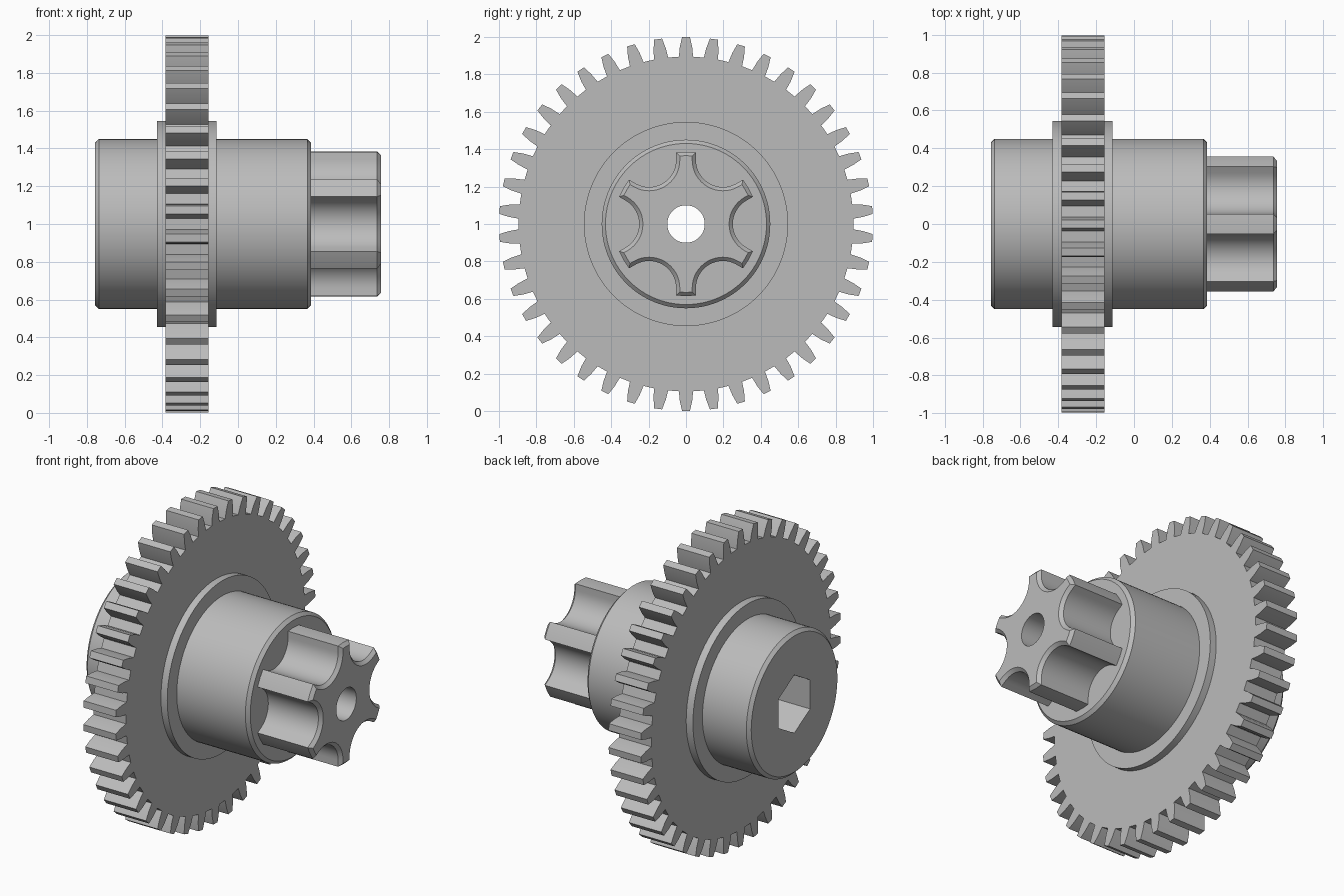
import bpy, bmesh
from math import sin, cos, pi, radians, sqrt

if "Cube" in bpy.data.objects:
    bpy.data.objects.remove(bpy.data.objects["Cube"], do_unlink=True)

AXIS_Z = 1.0

grey = bpy.data.materials.new("plain_grey")
grey.use_nodes = True
grey.diffuse_color = (0.5, 0.5, 0.5, 1)
grey.node_tree.nodes["Principled BSDF"].inputs["Base Color"].default_value = (0.5, 0.5, 0.5, 1)


def circle(radius, sides=96):
    """Outline in the y/z plane, first point at the top."""
    return [(radius * cos(pi / 2 + 2 * pi * i / sides),
             radius * sin(pi / 2 + 2 * pi * i / sides)) for i in range(sides)]


def turn(points, angle):
    c, s = cos(angle), sin(angle)
    return [(a * c - b * s, a * s + b * c) for a, b in points]


def loft(name, sections):
    """Skin matching outlines placed along x and cap both ends."""
    bm = bmesh.new()
    rings = [[bm.verts.new((x, y, z + AXIS_Z)) for y, z in outline]
             for x, outline in sections]
    for a, b in zip(rings, rings[1:]):
        for i in range(len(a)):
            j = (i + 1) % len(a)
            bm.faces.new((a[i], a[j], b[j], b[i]))
    bm.faces.new(rings[0])
    bm.faces.new(rings[-1])
    bmesh.ops.recalc_face_normals(bm, faces=bm.faces)
    mesh = bpy.data.meshes.new(name)
    bm.to_mesh(mesh)
    bm.free()
    mesh.materials.append(grey)
    obj = bpy.data.objects.new(name, mesh)
    bpy.context.collection.objects.link(obj)
    return obj


def finish(obj, cutters):
    """Cut the holes, then smooth the round walls."""
    bpy.ops.object.select_all(action='DESELECT')
    bpy.context.view_layer.objects.active = obj
    obj.select_set(True)
    for cutter in cutters:
        mod = obj.modifiers.new("hole", 'BOOLEAN')
        mod.operation = 'DIFFERENCE'
        mod.solver = 'EXACT'
        mod.object = cutter
        bpy.ops.object.modifier_apply(modifier=mod.name)
    bpy.ops.object.shade_smooth_by_angle(angle=radians(30))


def gear_outline(teeth=42):
    # One tooth pointing up: radius and half width from root to tip
    flank = [(0.893, 0.038), (0.945, 0.033), (0.998, 0.021)]
    tooth = [(w, r) for r, w in flank] + [(-w, r) for r, w in reversed(flank)]
    return [p for k in range(teeth) for p in turn(tooth, 2 * pi * k / teeth)]


def flute_outline(inset=0.0, lobes=6, steps=16):
    # Scooped flute blending into straight sides of a narrow lobe
    centre, half, tip = 0.394, 0.053 - inset, 0.385 - inset
    radius = centre / 2 - half
    scoop = []
    for i in range(steps + 1):
        a = radians(240 - 120 * i / steps)
        scoop.append((centre + radius * cos(a), radius * sin(a)))
    reach = sqrt(tip ** 2 - half ** 2)
    lobe = turn([(reach, -half), (tip, 0), (reach, half)], pi / lobes)
    return [p for k in range(lobes) for p in turn(scoop + lobe, 2 * pi * k / lobes)]


# Cutters
bore = loft("bore_cutter", [(-0.9, circle(0.1, 64)), (0.9, circle(0.1, 64))])
socket = loft("hex_cutter", [(-0.9, circle(0.183, 6)), (-0.3, circle(0.183, 6))])
core = loft("core_cutter", [(-0.9, circle(0.4)), (0.9, circle(0.4))])

# Chamfered hub with through bore and hexagonal socket
hub = loft("hub", [(-0.757, circle(0.43)), (-0.737, circle(0.45)),
                   (0.367, circle(0.45)), (0.387, circle(0.43))])
finish(hub, [socket, bore])

# Flange ring and toothed wheel around the hub
flange = loft("flange", [(-0.43, circle(0.545)), (-0.113, circle(0.545))])
finish(flange, [core])
wheel = loft("toothed_wheel", [(-0.383, gear_outline()), (-0.157, gear_outline())])
finish(wheel, [core])

# Six-lobed drive shaft with chamfered end
shaft = loft("fluted_shaft", [(0.38, flute_outline()), (0.737, flute_outline()),
                              (0.757, flute_outline(0.02))])
finish(shaft, [bore])

for cutter in (bore, socket, core):
    bpy.data.objects.remove(cutter, do_unlink=True)
